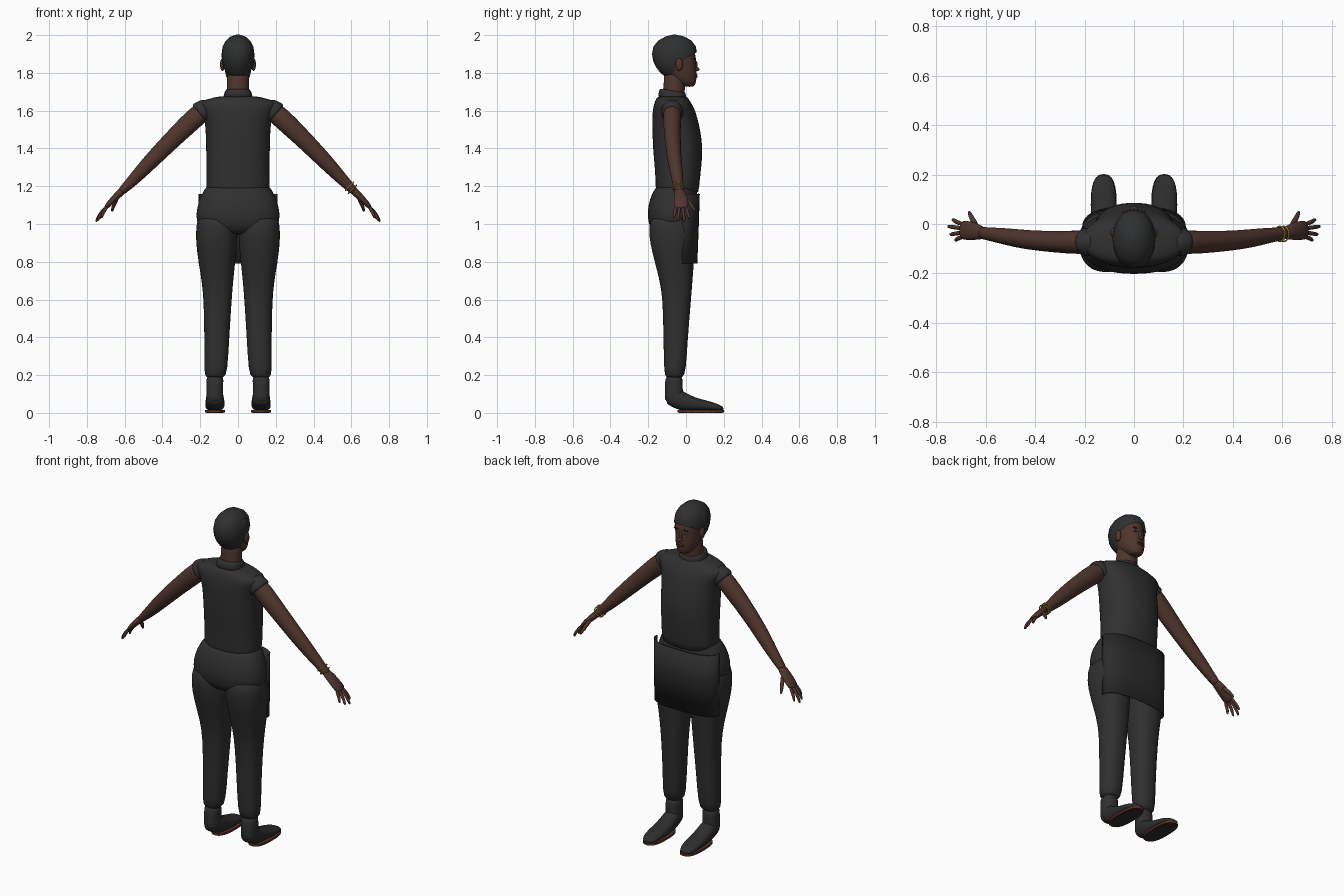
import bpy
import bmesh
from math import sin, cos, pi, radians
from mathutils import Vector

CM = 0.01    # all part sizes below are in hundredths of a unit
SEGMENTS = 24

default_cube = bpy.data.objects.get("Cube")
if default_cube:
    bpy.data.objects.remove(default_cube, do_unlink=True)


def make_material(name, red, green, blue):
    material = bpy.data.materials.new(name)
    material.use_nodes = True
    colour = (red, green, blue, 1)
    material.diffuse_color = colour
    shader = material.node_tree.nodes["Principled BSDF"]
    shader.inputs["Base Color"].default_value = colour
    shader.inputs["Roughness"].default_value = 0.8
    return material


skin = make_material("dark brown skin", .08, .036, .026)
lip_colour = make_material("lip brown", .085, .03, .025)
hair_black = make_material("hair black", .028, .029, .03)
shirt_grey = make_material("shirt charcoal", .03, .03, .031)
trouser_grey = make_material("trouser charcoal", .029, .029, .03)
apron_grey = make_material("apron charcoal", .025, .025, .026)
shoe_black = make_material("shoe black", .026, .026, .027)
sole_brown = make_material("sole red brown", .1, .035, .022)
gold = make_material("bracelet gold", .5, .34, .07)
eye_white = make_material("eye white", .25, .22, .2)


def finish(name, bm, material, mirror=False, subdivide=True, smooth=True):
    """Turn a bmesh into an object, with optional mirror and smoothing."""
    bmesh.ops.recalc_face_normals(bm, faces=bm.faces)
    mesh = bpy.data.meshes.new(name)
    bm.to_mesh(mesh)
    bm.free()
    mesh.materials.append(material)
    if smooth:
        mesh.shade_smooth()
    obj = bpy.data.objects.new(name, mesh)
    bpy.context.collection.objects.link(obj)
    if mirror:
        modifier = obj.modifiers.new("Mirror", "MIRROR")
        modifier.use_mirror_merge = False
    if subdivide:
        modifier = obj.modifiers.new("Subdivision", "SUBSURF")
        modifier.levels = modifier.render_levels = 1
    return obj


def skin_rings(rings):
    """Bridge closed rings of points into a capped bmesh."""
    bm = bmesh.new()
    loops = [[bm.verts.new(Vector(p) * CM) for p in ring] for ring in rings]
    for lower, upper in zip(loops, loops[1:]):
        count = len(lower)
        for i in range(count):
            j = (i + 1) % count
            bm.faces.new((lower[i], lower[j], upper[j], upper[i]))
    bm.faces.new(loops[0])
    bm.faces.new(loops[-1])
    return bm


def rounded(value, power):
    return (1 if value >= 0 else -1) * abs(value) ** (2 / power)


def loft_mesh(sections, axis="z", power=2.3, tilt=0):
    """Sections are (position, x min, x max, other min, other max)."""
    rings = []
    for position, left, right, low, high in sections:
        ring = []
        for i in range(SEGMENTS):
            angle = 2 * pi * i / SEGMENTS
            x = (left + right) / 2 + (right - left) / 2 * rounded(cos(angle), power)
            other = (low + high) / 2 + (high - low) / 2 * rounded(sin(angle), power)
            lean = tilt * (other - (low + high) / 2)
            ring.append((x, other, position + lean) if axis == "z" else (x, position, other))
        rings.append(ring)
    return skin_rings(rings)


def centred(sections):
    """Expand (position, half width, low, high) to full sections."""
    return [(p, -half, half, low, high) for p, half, low, high in sections]


def limb(name, points, material, segments=16, mirror=True):
    """Sweep along points (x, y, z, radius along y, radius across)."""
    rings = []
    for i, (x, y, z, wide, thick) in enumerate(points):
        before = Vector(points[max(i - 1, 0)][:3])
        after = Vector(points[min(i + 1, len(points) - 1)][:3])
        along = (after - before).normalized()
        across = along.cross(Vector((0, 1, 0))).normalized()
        side = across.cross(along)
        ring = []
        for k in range(segments):
            angle = 2 * pi * k / segments
            ring.append(Vector((x, y, z)) + side * wide * cos(angle) + across * thick * sin(angle))
        rings.append(ring)
    return finish(name, skin_rings(rings), material, mirror)


def blob(name, centre, radii, material, mirror=False):
    bm = bmesh.new()
    bmesh.ops.create_uvsphere(bm, u_segments=16, v_segments=10, radius=1)
    for vert in bm.verts:
        vert.co = Vector([(c + v * r) * CM for c, v, r in zip(centre, vert.co, radii)])
    return finish(name, bm, material, mirror, subdivide=False)


# Shirt with stand-up collar and cap sleeves
finish("shirt", loft_mesh(centred([
    (114, 17, -16.5, 6.8), (120, 17, -16, 7), (130, 16.8, -16.6, 8.2),
    (140, 17, -17.6, 9.1), (150, 17.2, -17.9, 7.6), (156, 18, -18, 6.2),
    (161, 20.5, -17.6, 4.6), (164, 21.5, -16.8, 2.8), (166, 17, -16, 1.6),
    (168, 9, -15, .6)])), shirt_grey)
finish("collar", loft_mesh(centred([
    (165, 8.5, -15, .8), (168, 7.6, -14.6, .2), (170.5, 7, -14.2, -.2),
    (170.8, 6.2, -13.2, -.8)]), tilt=-.15), shirt_grey)
limb("cap_sleeve", [(14, -7, 163, 5, 5), (18, -7.3, 160, 5.8, 6.2),
                    (20, -7.4, 158.3, 6, 6.6), (20.2, -7.4, 158.1, 5, 5)], shirt_grey)

# Trousers
finish("trouser_hips", loft_mesh(centred([
    (94, 13, -15, 1), (97, 19, -18.5, 4), (101, 22.4, -20.2, 5.5),
    (107, 22.2, -20.5, 6), (113, 20.7, -19.4, 6), (118, 18, -17, 6),
    (121, 16.6, -15, 5)])), trouser_grey)
finish("trouser_leg", loft_mesh([
    (18, 7.2, 17.3, -11, -1.6), (22, 5.5, 18, -11.6, 0), (40, 4.6, 17.8, -12, 1),
    (60, 3.3, 18.2, -12.3, 2.7), (70, 2.5, 19.3, -14, 3.5), (80, 1.4, 21, -16.6, 4.3),
    (90, .3, 22.4, -19.2, 4.8), (99, 0, 22.3, -20, 5), (106, 2, 21, -18, 4)]),
    trouser_grey, mirror=True)
finish("ankle", loft_mesh([
    (5, 7.5, 17, -11, -2), (9, 7.8, 16.8, -11.3, -1.5), (14, 8, 16.6, -11.2, -1.8),
    (21, 7.2, 17.2, -11, -1.5)]), trouser_grey, mirror=True)

# Apron wrapped around the front of the hips
bm = bmesh.new()
rows = []
for z, front in [(79, 6), (100, 6.8), (116, 7.3)]:
    row = []
    for i in range(SEGMENTS + 1):
        angle = pi * (i / SEGMENTS - .5)
        x = 21 * rounded(sin(angle), 2.6)
        y = -2 + (front + 2) * rounded(cos(angle), 2.6)
        row.append(bm.verts.new(Vector((x, y, z)) * CM))
    rows.append(row)
for lower, upper in zip(rows, rows[1:]):
    for i in range(SEGMENTS):
        bm.faces.new((lower[i], lower[i + 1], upper[i + 1], upper[i]))
apron = finish("apron", bm, apron_grey, subdivide=False)
apron.modifiers.new("Thickness", "SOLIDIFY").thickness = .5 * CM

# Shoes
finish("shoe_upper", loft_mesh([
    (-10.5, 9, 15.5, 5, 9), (-8, 7.8, 16.8, 3.5, 12), (-4, 7.4, 17, 1.5, 13),
    (0, 7.2, 17.2, 1, 10.5), (5, 7, 17.4, 1, 8), (12, 7.2, 17.4, 1, 6.3),
    (17, 8, 16.8, 1, 4.8), (20, 10, 14.8, 1.2, 3)], axis="y"), shoe_black, mirror=True)
for name, bottom, top, inset, material in [
        ("sole_rim", .3, 1.6, 0, sole_brown), ("sole_underside", 0, .8, .8, shoe_black)]:
    outline = (7 + inset, 17.5 - inset, -4.6 + inset, 20.2 - inset)
    finish(name, loft_mesh([(bottom, *outline), (top, *outline)], power=2.6),
           material, mirror=True, subdivide=False, smooth=False)

# Arms and hands
limb("arm", [(15, -7, 163, 4.5, 4.5), (22, -7.5, 157, 5, 5.8), (32, -7.2, 147.5, 4.4, 5),
             (43, -6.5, 136.5, 4, 4.5), (52, -5, 127, 3.5, 3.7),
             (59, -4, 119.7, 2.6, 2.6), (63, -3.4, 116, 2.6, 2)], skin)
limb("palm", [(60, -4, 118.8, 2.4, 2.3), (64, -3, 115, 3.5, 1.9),
              (68, -2.5, 111, 4.1, 1.6), (70.5, -2.5, 108, 3.6, 1)], skin)
fingers = {"index_finger": (-.1, 73.5, 1.7, 102.5), "middle_finger": (-1.7, 75.2, -1, 101),
           "ring_finger": (-3.5, 74.4, -4.2, 101.5), "little_finger": (-5.2, 72.4, -6.5, 103)}
for name, (base_y, x, y, z) in fingers.items():
    limb(name, [(69, base_y, 109.5, 1, 1), ((x + 70.5) / 2, (base_y + y) / 2, 106, .95, .95),
                (x - .5, y, z + 1.2, .8, .8), (x, y, z, .5, .5)], skin, segments=8)
limb("thumb", [(63.5, -1, 114.5, 1.4, 1.3), (65.5, 2, 111, 1.2, 1.2),
               (66.4, 4.2, 108, .9, .9), (66.8, 5.2, 106.4, .5, .5)], skin, segments=8)

# Pair of bracelets on the left wrist
for name, x, z in [("upper_bracelet", 59, 120), ("lower_bracelet", 60.6, 118.4)]:
    bpy.ops.mesh.primitive_torus_add(
        major_radius=3 * CM, minor_radius=.35 * CM, major_segments=24, minor_segments=8,
        location=Vector((x, -4, z)) * CM, rotation=(0, radians(135), 0))
    bracelet = bpy.context.object
    bracelet.name = name
    bracelet.data.materials.append(gold)
    bracelet.data.shade_smooth()

# Neck and head
finish("neck", loft_mesh(centred([
    (163, 7, -13, -1), (170, 6, -12.3, -.8), (176, 5.8, -11.6, 0),
    (182, 6, -12, 0)]), power=2), skin)
finish("head", loft_mesh(centred([
    (172.6, 2.2, 0, 4), (174, 4.2, -4, 5.2), (177, 6, -9, 5.6),
    (180, 6.9, -12, 5.7), (184, 7.4, -14.5, 5.3), (188, 7.6, -15.5, 5.4),
    (192, 7.4, -15.5, 4.6), (196, 5.2, -12, 1)]), power=2.1), skin)

# Cropped hair, trimmed along the hairline
bm = loft_mesh(centred([
    (178, 4.5, -11, 0), (180, 6.3, -13.5, 2), (183, 7.8, -15.8, 4.5),
    (186, 8.5, -17.3, 5.6), (190, 8.7, -18, 5.9), (194, 8.1, -17.2, 5.2),
    (197, 6.5, -14.8, 3), (199.2, 4, -11, -.8), (200.2, 1, -7, -5)]), power=2.1)
temple, slope = Vector((0, -6, 184.5)) * CM, .55
for normal in [(0, -slope, 1), (0, 1, 0)]:
    bmesh.ops.bisect_plane(bm, geom=bm.verts[:] + bm.edges[:] + bm.faces[:],
                           plane_co=temple, plane_no=normal)
below = []
for face in bm.faces:
    offset = face.calc_center_median() - temple
    if offset.y > 0 and offset.z < slope * offset.y:
        below.append(face)
bmesh.ops.delete(bm, geom=below, context="FACES")
finish("hair", bm, hair_black, subdivide=False)

# Ears and facial features
blob("ear", (8.2, -3.6, 184.4), (1.3, 2, 3.4), skin, mirror=True)
blob("eyebrow", (3.1, 4.8, 187.6), (1.8, .5, .35), hair_black, mirror=True)
blob("eye", (3, 4.6, 185.5), (1.1, .6, .4), eye_white, mirror=True)
blob("pupil", (3, 4.9, 185.5), (.45, .5, .42), hair_black, mirror=True)
blob("nose_bridge", (0, 5.2, 183.8), (.9, 1, 2.6), skin)
blob("nose_tip", (0, 5.8, 181.9), (1.5, 1.4, 1), skin)
blob("upper_lip", (0, 5.3, 178.9), (2.2, .9, .55), lip_colour)
blob("lower_lip", (0, 5.3, 178), (1.9, .9, .6), lip_colour)
